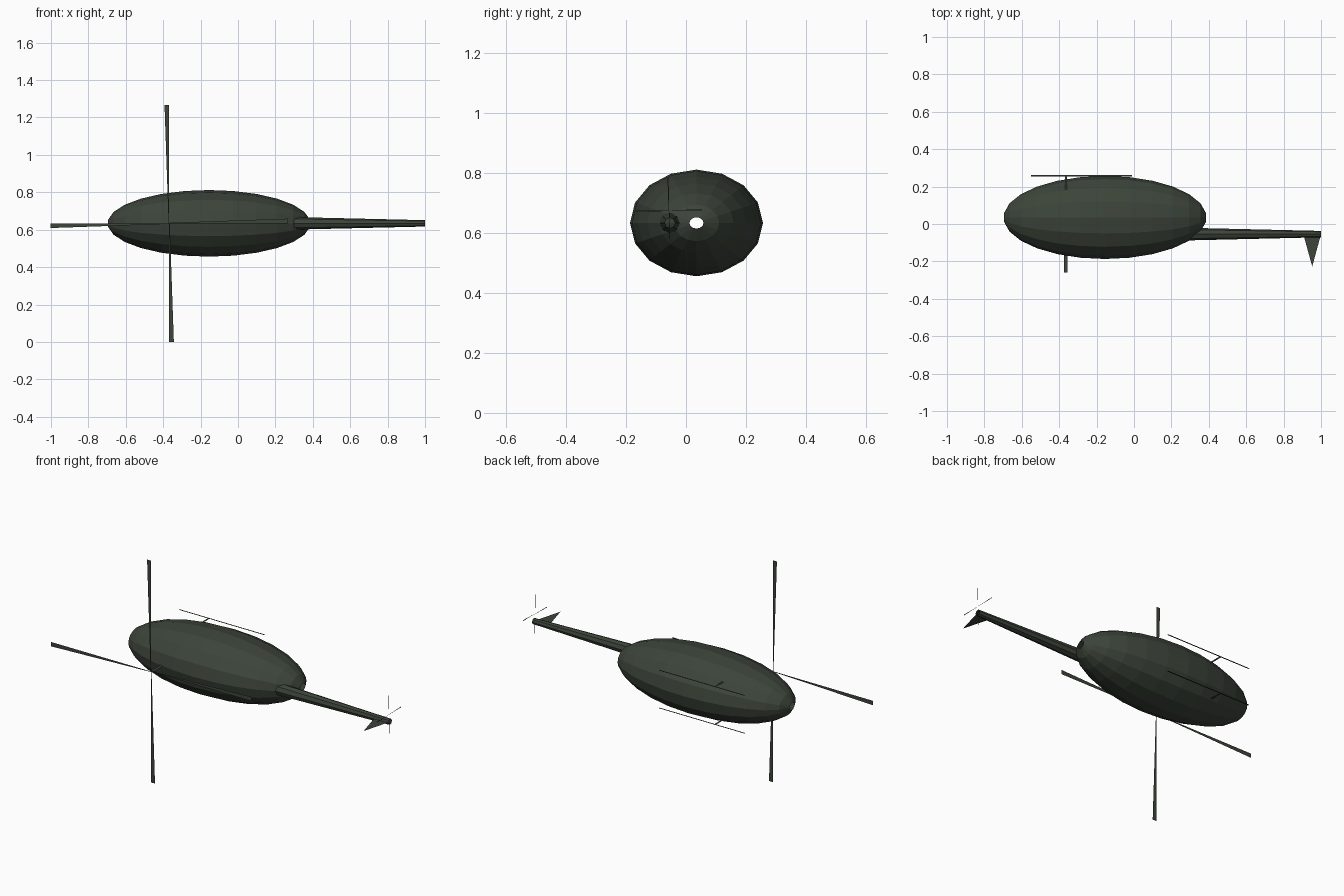
import bpy
from math import sin, cos, pi, radians

if "Cube" in bpy.data.objects:
    bpy.data.objects.remove(bpy.data.objects["Cube"])

paint = bpy.data.materials.new("dark_olive")
paint.diffuse_color = (0.045, 0.058, 0.042, 1)
paint.use_nodes = True
paint.node_tree.nodes["Principled BSDF"].inputs["Base Color"].default_value = paint.diffuse_color
MID_Z = 0.634


def make(name, verts, faces):
    mesh = bpy.data.meshes.new(name)
    mesh.from_pydata(verts, [], faces)
    mesh.materials.append(paint)
    obj = bpy.data.objects.new(name, mesh)
    bpy.context.collection.objects.link(obj)
    return obj


def tube(name, profile, cy, cz, sides, sy=1.0, sz=1.0):
    """Open-ended flat-shaded tube along x from (x, radius) pairs."""
    verts = [(x, cy + r * sy * cos(2 * pi * i / sides), cz + r * sz * sin(2 * pi * i / sides))
             for x, r in profile for i in range(sides)]
    faces = []
    for k in range(len(profile) - 1):
        for i in range(sides):
            j = (i + 1) % sides
            a, b = k * sides, (k + 1) * sides
            faces.append((a + i, a + j, b + j, b + i))
    return make(name, verts, faces)


def rotor(name, radius, root, tip, place):
    """Four flat blades, each widening to one side of its radius."""
    verts, faces = [], []
    for k in range(4):
        c, s = cos(k * pi / 2), sin(k * pi / 2)
        for u, v in ((0, 0), (radius, 0), (radius, tip), (0, root)):
            verts.append(place(u * c - v * s, u * s + v * c))
        faces.append(tuple(range(4 * k, 4 * k + 4)))
    return make(name, verts, faces)


def plate(name, outline, z):
    """Flat sheet in the xy plane."""
    return make(name, [(x, y, z) for x, y in outline], [tuple(range(len(outline)))])


def rect(x0, x1, y0, y1):
    return [(x0, y0), (x1, y0), (x1, y1), (x0, y1)]


# Ellipsoid cabin with small open ends
angles = [radians(6 + 14 * k) for k in range(13)]
tube("fuselage", [(-0.155 - 0.543 * cos(a), sin(a)) for a in angles],
     0.035, MID_Z, 16, 0.222, 0.178)

# Tapered tail boom and fin
tube("tail_boom", [(0.28, 0.034), (1.0, 0.017)], -0.054, MID_Z, 8)
plate("tail_fin", [(0.905, -0.054), (1.0, -0.054), (0.953, -0.227)], MID_Z)

# Main rotor, mast and tail rotor
rotor("main_rotor", 0.634, 0.003, 0.025, lambda u, v: (-0.368 + u, -0.26, MID_Z + v))
plate("rotor_mast", rect(-0.373, -0.356, -0.26, -0.165), MID_Z)
rotor("tail_rotor", 0.11, 0.001, 0.005, lambda u, v: (0.995, -0.057 + u, 0.675 + v))

# Landing skids with struts
for side, dz in (("left", -0.108), ("right", 0.108)):
    plate(side + "_skid", rect(-0.552, -0.01, 0.253, 0.261), MID_Z + dz)
    plate(side + "_strut", rect(-0.369, -0.358, 0.18, 0.256), MID_Z + dz)
